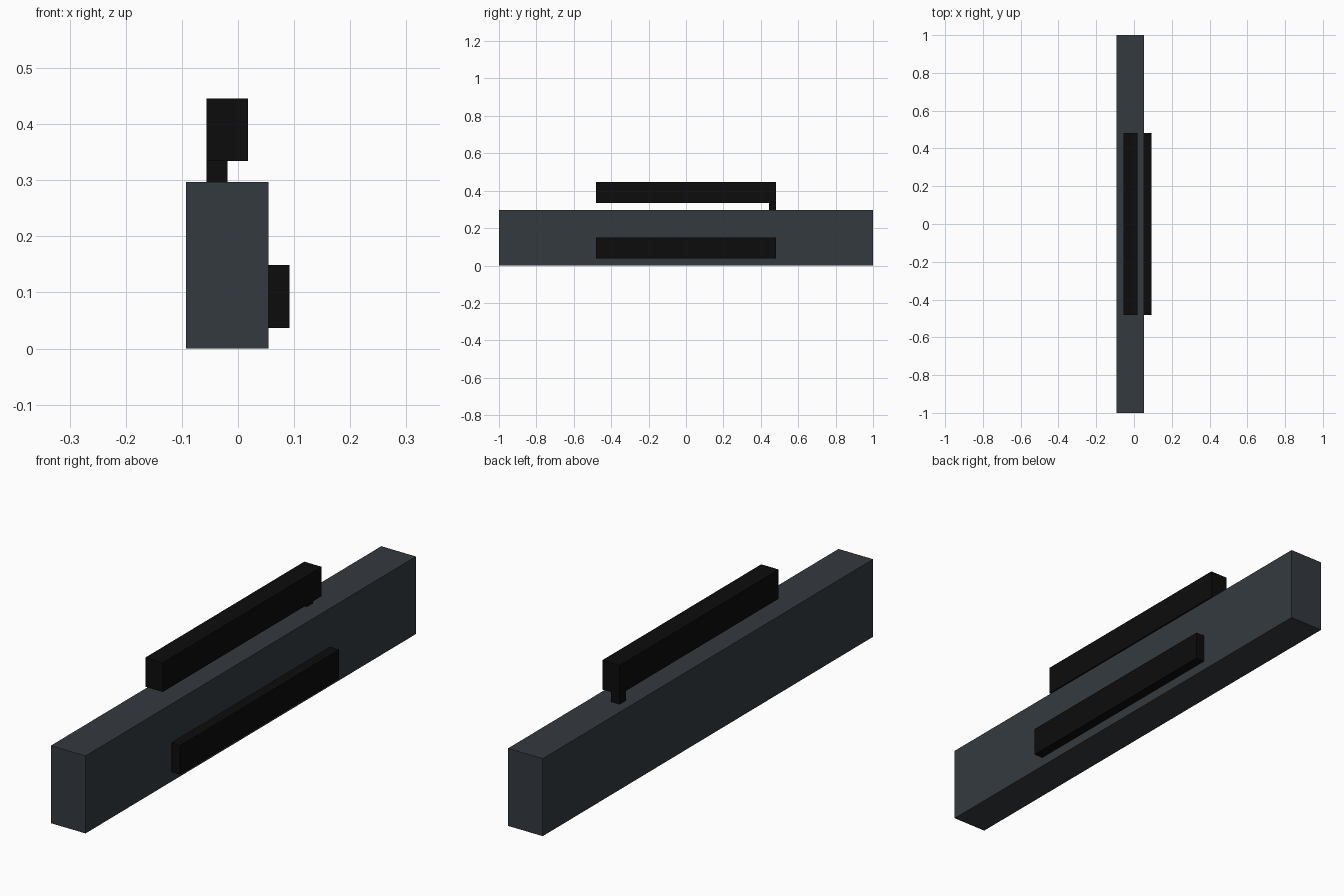
import bpy
import bmesh
from mathutils import Vector

if "Cube" in bpy.data.objects:
    bpy.data.objects.remove(bpy.data.objects["Cube"])


def material(name, rgb):
    m = bpy.data.materials.new(name)
    m.diffuse_color = (*rgb, 1.0)
    m.use_nodes = True
    m.node_tree.nodes["Principled BSDF"].inputs["Base Color"].default_value = m.diffuse_color
    return m


def box(name, lo, hi, mat):
    """Axis-aligned block spanning two opposite corners."""
    lo, hi = Vector(lo), Vector(hi)
    bm = bmesh.new()
    bmesh.ops.create_cube(bm, size=1.0)
    for v in bm.verts:
        v.co = Vector([(l + h) / 2 + c * (h - l) for l, h, c in zip(lo, hi, v.co)])
    mesh = bpy.data.meshes.new(name)
    bm.to_mesh(mesh)
    bm.free()
    mesh.materials.append(mat)
    obj = bpy.data.objects.new(name, mesh)
    bpy.context.collection.objects.link(obj)
    return obj


slate = material("slate_grey", (0.0343, 0.0423, 0.0513))
black = material("near_black", (0.0037, 0.0037, 0.0037))

BODY_TOP = 0.297
BODY_RIGHT = 0.054
BAR = 0.481  # half length of both bars

# Long main beam
box("main_beam", (-0.093, -1.0, 0.0), (BODY_RIGHT, 1.0, BODY_TOP), slate)

# Raised bar above the beam, held by one post at the back
box("raised_bar", (-0.056, -BAR, 0.334), (0.018, BAR, 0.446), black)
box("bar_post", (-0.056, BAR - 0.037, BODY_TOP), (-0.019, BAR, 0.334), black)

# Bar fixed to the right side of the beam
box("side_bar", (BODY_RIGHT, -BAR, 0.037), (0.092, BAR, 0.149), black)
